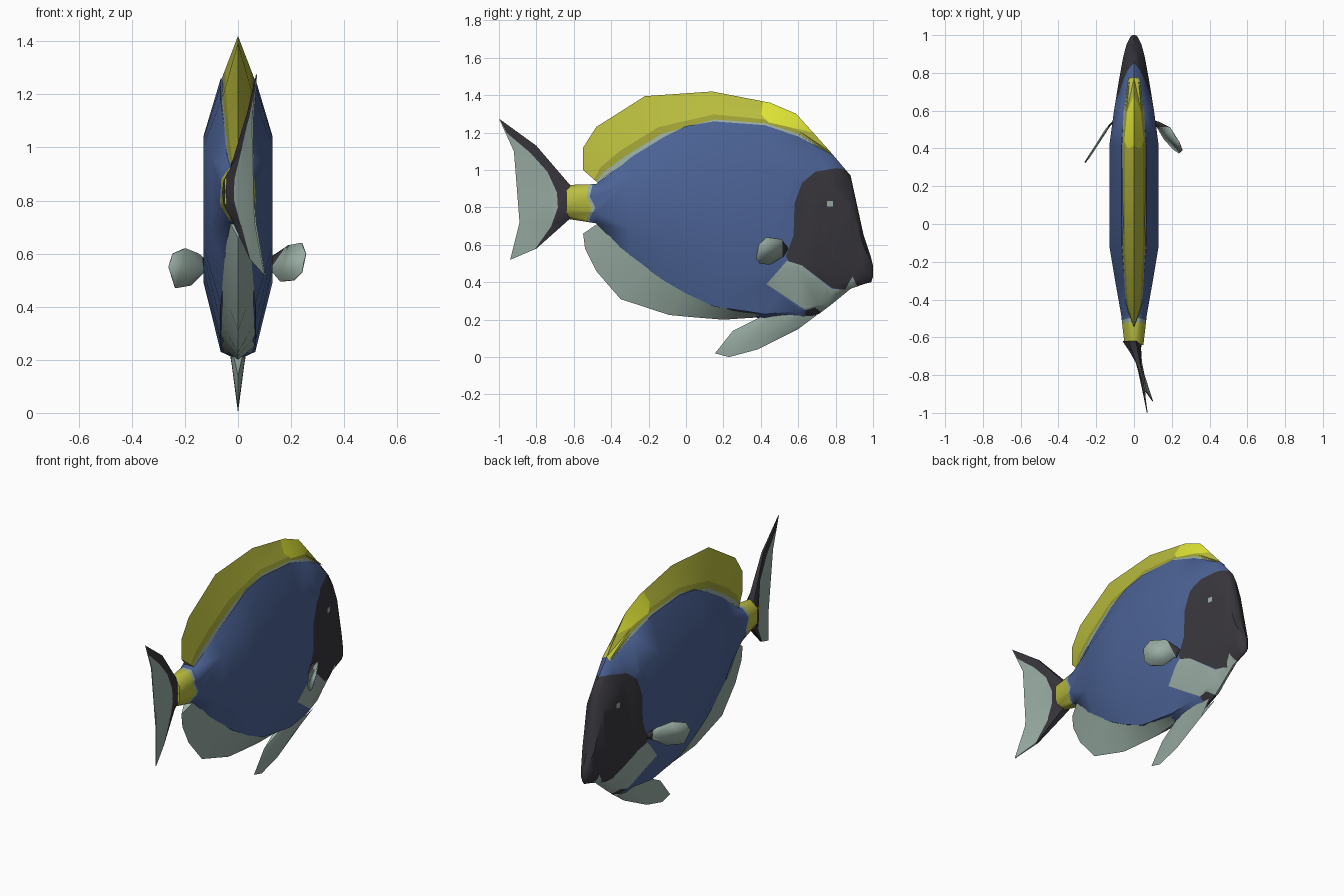
import bpy, bmesh
from mathutils import Vector

if "Cube" in bpy.data.objects:
    bpy.data.objects.remove(bpy.data.objects["Cube"])


def srgb(r, g, b):
    lin = [(c / 255 / 12.92) if c < 10 else ((c / 255 + 0.055) / 1.055) ** 2.4 for c in (r, g, b)]
    return (*lin, 1.0)


COLOURS = [("blue", (76, 99, 150)), ("charcoal", (56, 54, 60)), ("pale_grey_green", (152, 172, 163)),
           ("yellow", (186, 190, 62)), ("bright_yellow", (226, 232, 54)), ("olive", (158, 160, 54))]
BLUE, DARK, PALE, YELLOW, BRIGHT, OLIVE = range(6)
MATS = []
for label, rgb in COLOURS:
    m = bpy.data.materials.new(label)
    m.diffuse_color = srgb(*rgb)
    m.use_nodes = True
    m.node_tree.nodes["Principled BSDF"].inputs["Base Color"].default_value = m.diffuse_color
    MATS.append(m)


def loft(rings, mats=None, closed=True, caps=True):
    """Skin a list of equal rings; mats gives a material per ring segment."""
    bm = bmesh.new()
    vs = [[bm.verts.new(p) for p in r] for r in rings]
    n = len(rings[0])
    for a, b in zip(vs, vs[1:]):
        for i in range(n if closed else n - 1):
            j = (i + 1) % n
            f = bm.faces.new((a[i], a[j], b[j], b[i]))
            f.material_index = mats[i] if mats else 0
    if caps:
        for r in (vs[0], vs[-1]):
            bm.faces.new(r)
    return bm


def inside(y, z, poly):
    hit = False
    for (y1, z1), (y2, z2) in zip(poly, poly[1:] + poly[:1]):
        if (z1 > z) != (z2 > z) and y < (y2 - y1) * (z - z1) / (z2 - z1) + y1:
            hit = not hit
    return hit


def paint(bm, poly, mat):
    """Cut a side-on outline into the surface and colour what lies inside it."""
    for (y1, z1), (y2, z2) in zip(poly, poly[1:] + poly[:1]):
        near = []
        for f in bm.faces:
            ys = [v.co.y for v in f.verts]
            zs = [v.co.z for v in f.verts]
            if (max(ys) >= min(y1, y2) and min(ys) <= max(y1, y2)
                    and max(zs) >= min(z1, z2) and min(zs) <= max(z1, z2)):
                near.append(f)
        if near:
            geom = set(near)
            for f in near:
                geom.update(f.edges)
                geom.update(f.verts)
            bmesh.ops.bisect_plane(bm, geom=list(geom), dist=1e-5, plane_co=(0, y1, z1),
                                   plane_no=Vector((0, z2 - z1, y1 - y2)).normalized())
    for f in bm.faces:
        c = f.calc_center_median()
        if inside(c.y, c.z, poly):
            f.material_index = mat


def finish(bm, name, angle=0.8):
    bmesh.ops.remove_doubles(bm, verts=bm.verts, dist=1e-5)
    bmesh.ops.recalc_face_normals(bm, faces=bm.faces)
    me = bpy.data.meshes.new(name)
    bm.to_mesh(me)
    bm.free()
    for m in MATS:
        me.materials.append(m)
    ob = bpy.data.objects.new(name, me)
    bpy.context.collection.objects.link(ob)
    bpy.ops.object.select_all(action='DESELECT')
    ob.select_set(True)
    bpy.context.view_layer.objects.active = ob
    bpy.ops.object.shade_smooth_by_angle(angle=angle)
    return ob


# Body: y, bottom, top, half width, drop of top shoulder, rise of bottom shoulder
STATIONS = [(-0.64, .74, .92, .05, .02, .02), (-0.48, .715, .925, .068, .0, .0),
            (-0.3, .535, 1.065, .1, 0, 0), (-0.12, .41, 1.175, .13, 0, 0),
            (0.0, .34, 1.235, .13, 0, 0), (0.15, .27, 1.26, .13, 0, 0),
            (0.42, .2, 1.24, .13, 0, .03), (0.6, .195, 1.19, .106, .01, .05),
            (0.71, .23, 1.135, .088, .03, .05), (0.77, .275, 1.10, .078, .04, .05),
            (0.88, .365, .97, .058, .05, .03), (0.95, .39, .65, .04, .03, .02),
            (0.99, .4, .53, .02, .02, .01), (1.0, .43, .49, .008, .01, .01)]
rings = []
for y, b, t, w, dt, db in STATIONS:
    h = t - b
    half = [(.5 * w, b + db), (w, b + .28 * h), (w, b + .78 * h), (.5 * w, t - dt)]
    rings.append([(0, y, b)] + [(x, y, z) for x, z in half] + [(0, y, t)]
                 + [(-x, y, z) for x, z in reversed(half)])
body = loft(rings)
bmesh.ops.triangulate(body, faces=body.faces)
# Tail stalk, face mask, throat and eye
paint(body, [(-.7, .6), (-.5, .6), (-.515, .74), (-.485, .8), (-.515, .86), (-.48, 1), (-.7, 1)], PALE)
paint(body, [(-.7, .6), (-.53, .6), (-.53, .74), (-.505, .8), (-.53, .86), (-.51, 1), (-.7, 1)], YELLOW)
paint(body, [(1.1, .97), (.86, 1.005), (.8, 1.01), (.69, .99), (.62, .93), (.58, .82), (.575, .65),
             (.535, .54), (.55, .51), (.62, .49), (.78, .37), (.92, .34), (1.1, .34)], DARK)
paint(body, [(.64, .27), (.74, .27), (.74, .15), (.64, .15)], DARK)
paint(body, [(.54, .515), (.62, .49), (.78, .365), (.85, .36), (.89, .43), (.925, .36), (.73, .235),
             (.69, .265), (.64, .25), (.43, .39)], PALE)
paint(body, [(.755, .805), (.785, .805), (.785, .835), (.755, .835)], PALE)
finish(body, "body")


def wedge_fin(name, base, ridge, widths, steps, mats, patch=None):
    """Fin thick at the base and sharp at the ridge, banded along its height."""
    rings = []
    for (by, bz), (ry, rz), w in zip(base, ridge, widths):
        right = [(w * (1 - t), by + (ry - by) * t, bz + (rz - bz) * t) for t in steps]
        rings.append(right + [(-x, y, z) for x, y, z in reversed(right[:-1])])
    bm = loft(rings, mats + mats[::-1], closed=False, caps=False)
    # close the trailing edge down to the base
    ends = [v for v in bm.verts if any((v.co - Vector(p)).length < 1e-5 for p in rings[-1])]
    ends.sort(key=lambda v: v.index)
    f = bm.faces.new(ends) if len(ends) == len(rings[-1]) else None
    if f:
        f.material_index = mats[-1]
    bmesh.ops.triangulate(bm, faces=bm.faces)
    if patch:
        paint(bm, *patch)
    finish(bm, name, 0.6)


wedge_fin("dorsal_fin",
          [(.78, 1.08), (.6, 1.18), (.42, 1.235), (.15, 1.25), (-.12, 1.165), (-.3, 1.055),
           (-.42, .975), (-.47, .93)],
          [(.77, 1.1), (.59, 1.3), (.45, 1.36), (.14, 1.42), (-.22, 1.395), (-.48, 1.23),
           (-.55, 1.12), (-.55, 1.0)],
          [.03, .054, .065, .065, .065, .052, .042, .03], [0, .12, .28, 1], [PALE, OLIVE, YELLOW],
          ([(.4, 1.3), (.44, 1.255), (.62, 1.215), (.68, 1.2), (.68, 1.4), (.42, 1.4)], BRIGHT))
wedge_fin("anal_fin",
          [(.42, .225), (.25, .25), (.1, .295), (0, .345), (-.2, .47), (-.35, .585), (-.42, .66),
           (-.47, .715)],
          [(.43, .215), (.2, .2), (.05, .212), (-.09, .225), (-.35, .31), (-.48, .46), (-.54, .58),
           (-.55, .66)],
          [.05, .062, .065, .065, .06, .05, .04, .03], [0, .5, 1], [PALE, PALE])
wedge_fin("pelvic_fin",
          [(.7, .225), (.62, .22), (.55, .23), (.48, .23), (.43, .23)],
          [(.6, .15), (.38, .04), (.23, 0), (.155, .02), (.25, .14)],
          [.02, .03, .03, .03, .02], [0, .5, 1], [PALE, PALE])

# Tail fin: columns of (x, y, z, half thickness) from stalk to trailing edge, bent sideways
TAIL = [[(-.01, -.62, .92, .02), (-.01, -.62, .875, .045), (-.01, -.62, .83, .05),
         (-.01, -.62, .785, .045), (-.01, -.62, .74, .02)],
        [(.04, -.8, 1.13, .006), (.025, -.74, 1.0, .012), (.02, -.72, .85, .015),
         (.03, -.73, .7, .012), (.05, -.8, .58, .006)],
        [(.07, -1, 1.275, .002), (.055, -.92, 1.1, .003), (.055, -.885, .87, .003),
         (.065, -.89, .72, .003), (.1, -.94, .52, .002)]]
tail = loft([[(x + t, y, z) for x, y, z, t in c] + [(x - t, y, z) for x, y, z, t in reversed(c)]
             for c in TAIL])
for f in tail.faces:
    f.material_index = PALE
bmesh.ops.triangulate(tail, faces=tail.faces)
paint(tail, [(-.6, .65), (-.6, 1.0), (-.8, 1.16), (-1.01, 1.3), (-.96, 1.2), (-.83, 1.09),
             (-.74, .99), (-.69, .88), (-.685, .8), (-.72, .7), (-.82, .56), (-.8, .55)], DARK)
finish(tail, "tail_fin")

# Pectoral fins: each side is swept at its own angle
PECTORAL = {
    "right": [(.1, .545, .57), (.13, .54, .59), (.19, .51, .63), (.24, .43, .64), (.255, .39, .6),
              (.24, .375, .53), (.21, .395, .5), (.16, .45, .495), (.125, .51, .535), (.1, .53, .54)],
    "left": [(-.1, .55, .57), (-.12, .535, .575), (-.15, .5, .6), (-.2, .42, .62), (-.245, .35, .6),
             (-.26, .325, .55), (-.235, .355, .47), (-.18, .45, .48), (-.125, .525, .535),
             (-.1, .55, .54)]}
for side, pts in PECTORAL.items():
    bm = bmesh.new()
    bm.faces.new([bm.verts.new(p) for p in pts]).material_index = PALE
    bmesh.ops.triangulate(bm, faces=bm.faces)
    paint(bm, [(.515, .4), (.6, .4), (.6, .7), (.515, .7)], DARK)
    ob = finish(bm, side + "_pectoral_fin")
    mod = ob.modifiers.new("thickness", 'SOLIDIFY')
    mod.thickness = 0.006
    mod.offset = 0
